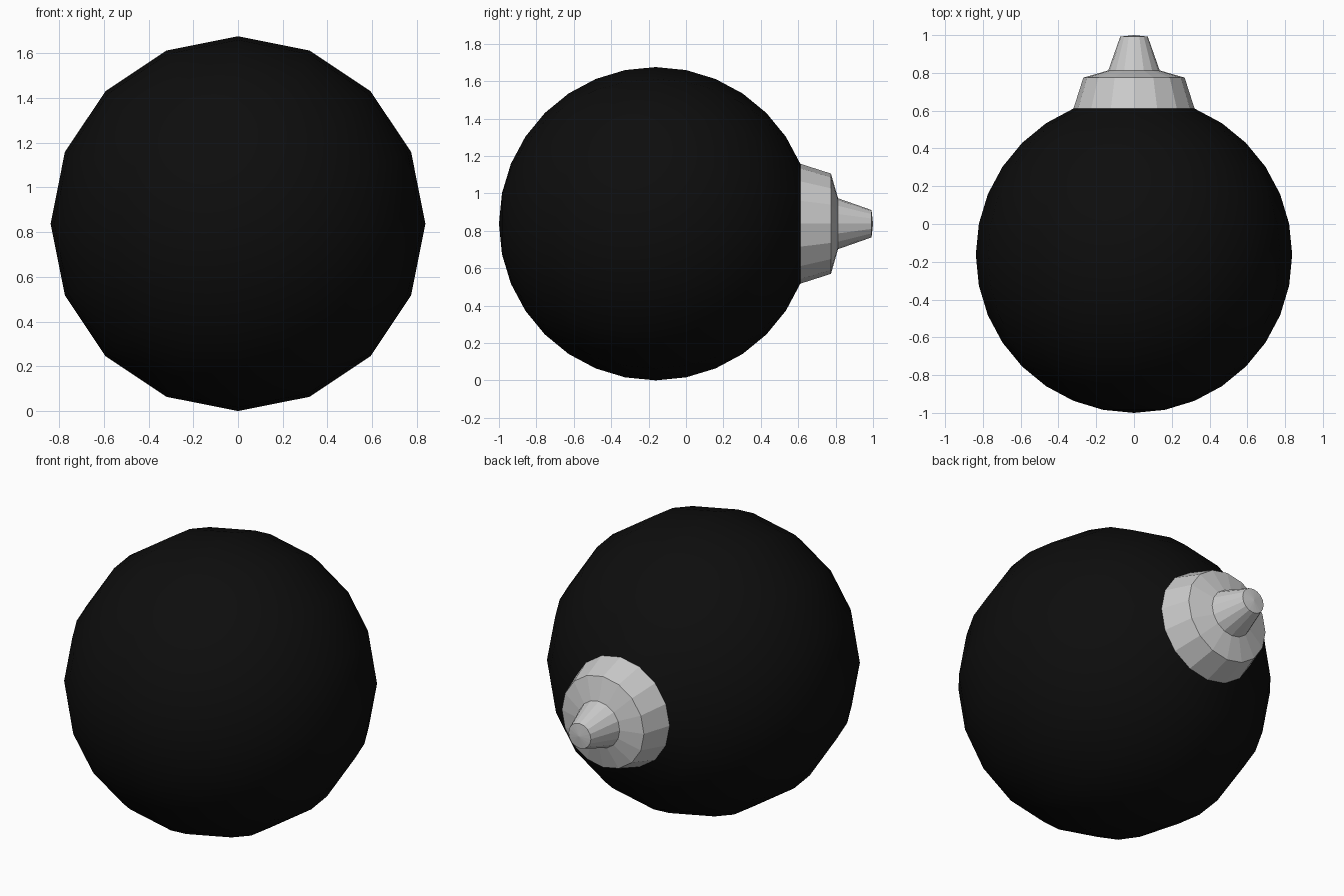
import bpy, bmesh, math

if "Cube" in bpy.data.objects:
    bpy.data.objects.remove(bpy.data.objects["Cube"])

SEG = 16
R = 0.8375
CY = -1 + R          # ball centre along y
CZ = R


def material(name, value):
    m = bpy.data.materials.new(name)
    m.diffuse_color = (value, value, value, 1)
    m.use_nodes = True
    m.node_tree.nodes["Principled BSDF"].inputs["Base Color"].default_value = m.diffuse_color
    return m


def lathe(name, profile, mat):
    """Spin (y, radius) points around the y axis; zero radius makes a pole."""
    bm = bmesh.new()
    rings = []
    for y, r in profile:
        if r < 1e-6:
            rings.append([bm.verts.new((0, y, CZ))] * SEG)
        else:
            rings.append([bm.verts.new((r * math.sin(2 * math.pi * i / SEG), y,
                                        CZ + r * math.cos(2 * math.pi * i / SEG)))
                          for i in range(SEG)])
    for a, b in zip(rings, rings[1:]):
        for i in range(SEG):
            j = (i + 1) % SEG
            bm.faces.new(list(dict.fromkeys((a[i], a[j], b[j], b[i]))))
    bmesh.ops.recalc_face_normals(bm, faces=bm.faces)
    mesh = bpy.data.meshes.new(name)
    bm.to_mesh(mesh)
    bm.free()
    mesh.materials.append(mat)
    ob = bpy.data.objects.new(name, mesh)
    bpy.context.collection.objects.link(ob)
    return ob


black = material("black", 0.004)
silver = material("silver", 0.6)

# Ball: 16 rings pole to pole, the last two left open under the cap
ball = lathe("ball", [(CY - R * math.cos(math.pi * k / 16),
                       R * math.sin(math.pi * k / 16) if k else 0)
                      for k in range(15)], black)
ball.data.shade_smooth()

# Stepped cap with tapered nozzle on the back
a = math.pi / 8
cap = lathe("cap", [(CY + R * math.cos(a), R * math.sin(a)),
                    (0.775, 0.268), (0.813, 0.136),
                    (0.992, 0.073), (1.0, 0)], silver)
cap.data.shade_flat()
